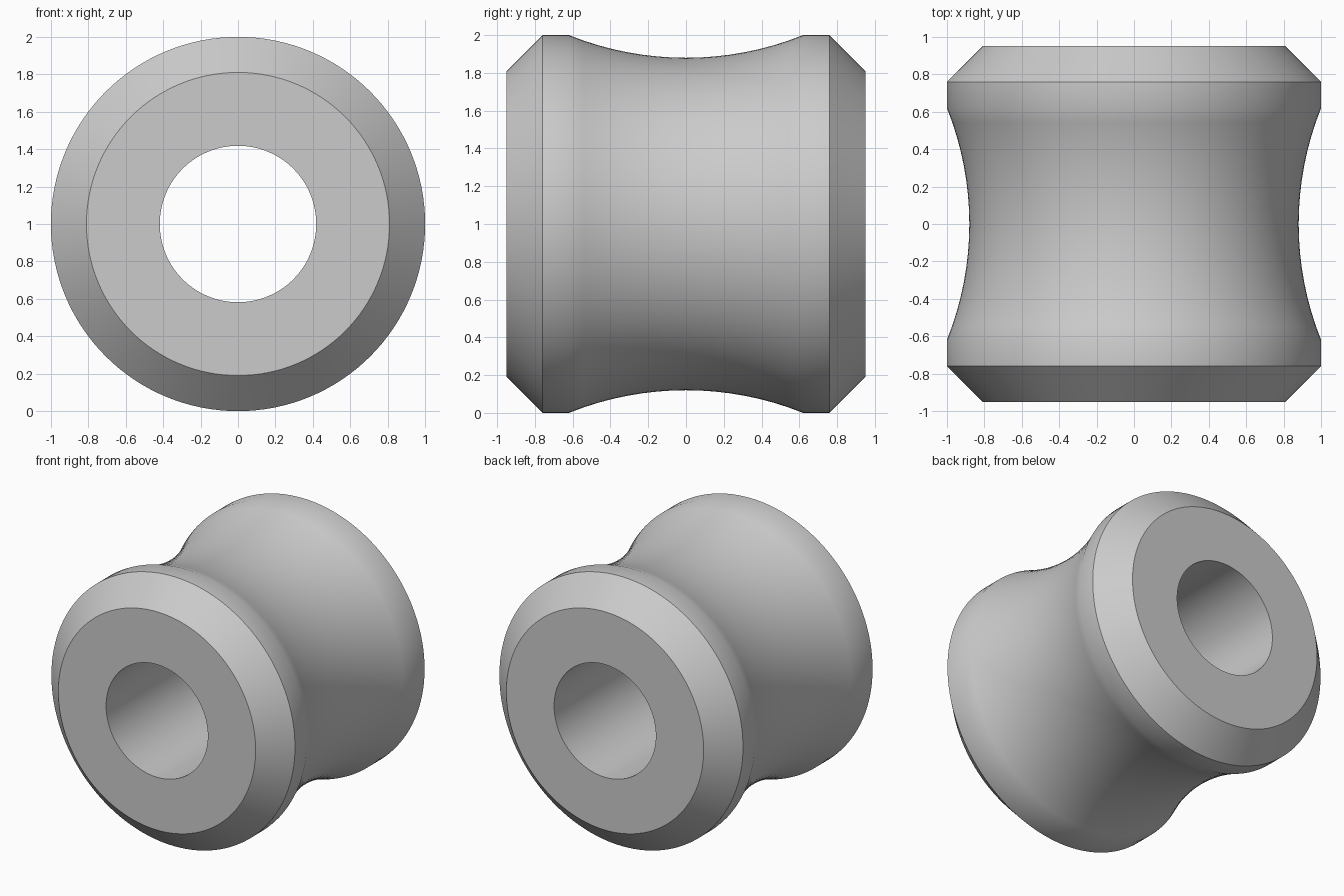
import bpy, bmesh, math
from mathutils import Vector

cube = bpy.data.objects.get("Cube")
if cube:
    bpy.data.objects.remove(cube, do_unlink=True)

SIDES = 128
HALF, BORE, FACE, RIM = 0.95, 0.418, 0.81, 1.0
SHOULDER, GROOVE_END, WAIST = 0.76, 0.62, 0.88
STEPS = 16

# Grey material
grey = bpy.data.materials.new("plain grey")
grey.use_nodes = True
colour = (0.6, 0.6, 0.6, 1)
grey.diffuse_color = colour
grey.node_tree.nodes["Principled BSDF"].inputs["Base Color"].default_value = colour

# Half section as (radius, y): bore, end face, chamfer, rim, then the arc groove
depth = RIM - WAIST
arc = (GROOVE_END ** 2 + depth ** 2) / (2 * depth)
end = [(BORE, HALF), (FACE, HALF), (RIM, SHOULDER)]
profile = [(r, -y) for r, y in end]
for i in range(STEPS + 1):
    y = GROOVE_END * (2 * i / STEPS - 1)
    profile.append((WAIST + arc - math.sqrt(arc ** 2 - y ** 2), y))
profile += reversed(end)

# Revolve the closed section about the lengthwise axis
bm = bmesh.new()
verts = [bm.verts.new((r, y, 0)) for r, y in profile]
edges = [bm.edges.new((a, b)) for a, b in zip(verts, verts[1:] + verts[:1])]
bmesh.ops.spin(bm, geom=verts + edges, cent=Vector(), axis=Vector((0, 1, 0)),
               angle=math.tau, steps=SIDES, use_merge=True)
bmesh.ops.remove_doubles(bm, verts=bm.verts[:], dist=0.0001)
bmesh.ops.recalc_face_normals(bm, faces=bm.faces[:])
bmesh.ops.translate(bm, verts=bm.verts[:], vec=(0, 0, RIM))

mesh = bpy.data.meshes.new("grooved_roller")
bm.to_mesh(mesh)
bm.free()
mesh.materials.append(grey)
roller = bpy.data.objects.new("grooved_roller", mesh)
bpy.context.collection.objects.link(roller)

# Smooth the round surfaces, keep the chamfer and bore edges crisp
bpy.ops.object.select_all(action="DESELECT")
roller.select_set(True)
bpy.context.view_layer.objects.active = roller
bpy.ops.object.shade_smooth_by_angle(angle=math.radians(30))
